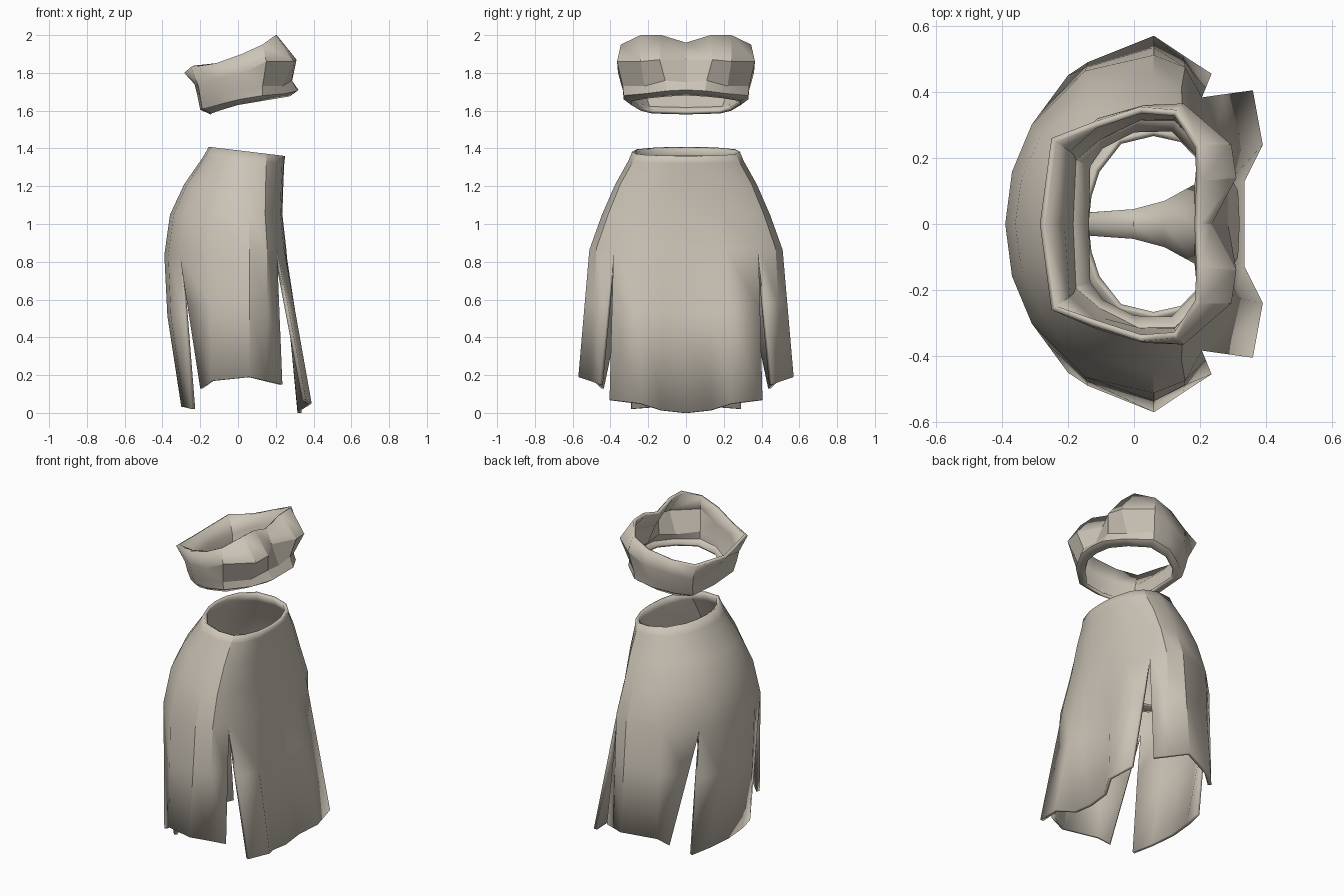
import bpy, bmesh, math
from mathutils import Vector

cloth = bpy.data.materials.new("warm_grey_cloth")
cloth.diffuse_color = (0.60, 0.55, 0.47, 1)


def garment(name, strips, thickness, angle):
    """Skin strips of columns (each a list of points, top to bottom), mirrored over y."""
    bm = bmesh.new()
    for strip in strips:
        for side in (1, -1):
            grid = [[bm.verts.new((p[0], p[1] * side, p[2])) for p in col] for col in strip]
            for a, b in zip(grid, grid[1:]):
                for r in range(len(a) - 1):
                    quad = [a[r], a[r + 1], b[r + 1], b[r]]
                    bm.faces.new(quad if side == 1 else quad[::-1])
    bmesh.ops.remove_doubles(bm, verts=bm.verts, dist=0.0005)
    mesh = bpy.data.meshes.new(name)
    bm.to_mesh(mesh)
    bm.free()
    mesh.materials.append(cloth)
    ob = bpy.data.objects.new(name, mesh)
    bpy.context.collection.objects.link(ob)
    mod = ob.modifiers.new("thickness", "SOLIDIFY")
    mod.thickness = thickness
    mod.offset = -1
    bpy.ops.object.select_all(action="DESELECT")
    ob.select_set(True)
    bpy.context.view_layer.objects.active = ob
    bpy.ops.object.shade_smooth_by_angle(angle=math.radians(angle))
    return ob


# Skirt: rings of (z, tilt, front x, back x, half width) above the slits
rings = [(1.39, -0.12, 0.25, -0.155, 0.285), (1.34, -0.08, 0.245, -0.185, 0.305),
         (1.21, 0, 0.24, -0.285, 0.375), (1.05, 0, 0.235, -0.36, 0.445),
         (0.86, 0.06, 0.255, -0.39, 0.512)]


def skirt_column(degrees, hem):
    c, s = math.cos(math.radians(degrees)), math.sin(math.radians(degrees))
    col = []
    for z, tilt, front, back, half in rings:
        x = 0.03 + (front - 0.03) * c ** 0.6 if c > 0 else 0.03 - (back - 0.03) * c
        col.append(Vector((x, half * s if degrees < 180 else 0, z + tilt * x)))
    # Straight drop to the hem, with a slight bulge towards the back
    top, hem = col[-1], Vector(hem)
    for t in (0.4, 1):
        p = top.lerp(hem, t)
        if c < -0.85 and t < 1:
            p.x -= 0.02
        col.append(p)
    return col


# Each panel: column angle and its hem point; neighbouring panels part below the slit
front_panel = [(0, (0.335, 0, 0.0)), (14, (0.335, 0.13, 0.015)),
               (24, (0.39, 0.24, 0.05)), (48.5, (0.36, 0.405, 0.07))]
side_panel = [(48.5, (0.235, 0.455, 0.15)), (68, (0.15, 0.51, 0.17)), (88, (0.06, 0.57, 0.19)),
              (115, (-0.14, 0.49, 0.17)), (144, (-0.2, 0.45, 0.13))]
back_panel = [(144, (-0.245, 0.29, 0.02)), (162, (-0.285, 0.16, 0.03)), (180, (-0.30, 0, 0.03))]
garment("slit_skirt", [[skirt_column(*c) for c in p]
                       for p in (front_panel, side_panel, back_panel)], 0.02, 30)

# Bandeau top: columns from front centre to back centre (rim, bust, fold, hem)
bandeau = [
    [(0.20, 0, 1.96), (0.235, 0, 1.87), (0.285, 0, 1.75), (0.32, 0, 1.71), (0.28, 0, 1.68)],
    [(0.205, 0.13, 2.0), (0.31, 0.14, 1.87), (0.285, 0.11, 1.76), (0.315, 0.10, 1.705), (0.27, 0.1, 1.675)],
    [(0.20, 0.24, 2.0), (0.295, 0.24, 1.86), (0.235, 0.22, 1.73), (0.25, 0.22, 1.69), (0.21, 0.2, 1.665)],
    [(0.13, 0.345, 1.95), (0.15, 0.365, 1.86), (0.13, 0.335, 1.73), (0.13, 0.33, 1.68), (0.12, 0.29, 1.65)],
    [(0.02, 0.355, 1.90), (0.03, 0.36, 1.80), (0.02, 0.335, 1.71), (0.01, 0.33, 1.66), (0.0, 0.29, 1.63)],
]
bandeau_back = [
    [(-0.12, 0.31, 1.85), (-0.11, 0.32, 1.77), (-0.11, 0.30, 1.69), (-0.11, 0.27, 1.63), (-0.10, 0.24, 1.60)],
    [(-0.25, 0.26, 1.83), (-0.21, 0.23, 1.73), (-0.20, 0.22, 1.67), (-0.19, 0.2, 1.61), (-0.14, 0.18, 1.585)],
    [(-0.285, 0, 1.80), (-0.23, 0, 1.74), (-0.215, 0, 1.68), (-0.20, 0, 1.605), (-0.145, 0, 1.58)],
]
garment("bandeau_top", [bandeau + bandeau_back], 0.02, 22)

# Undergarment strip hidden inside the skirt: (x, z, half width)
path = [(0.205, 1.06, 0.22), (0.195, 0.95, 0.12), (0.10, 0.82, 0.07),
        (0.0, 0.77, 0.045), (-0.14, 0.80, 0.035), (-0.28, 0.90, 0.03), (-0.34, 1.02, 0.03)]
columns = [[(x, 0, z) for x, z, w in path], [(x, w, z) for x, z, w in path]]
garment("inner_strap", [columns], 0.012, 30)
